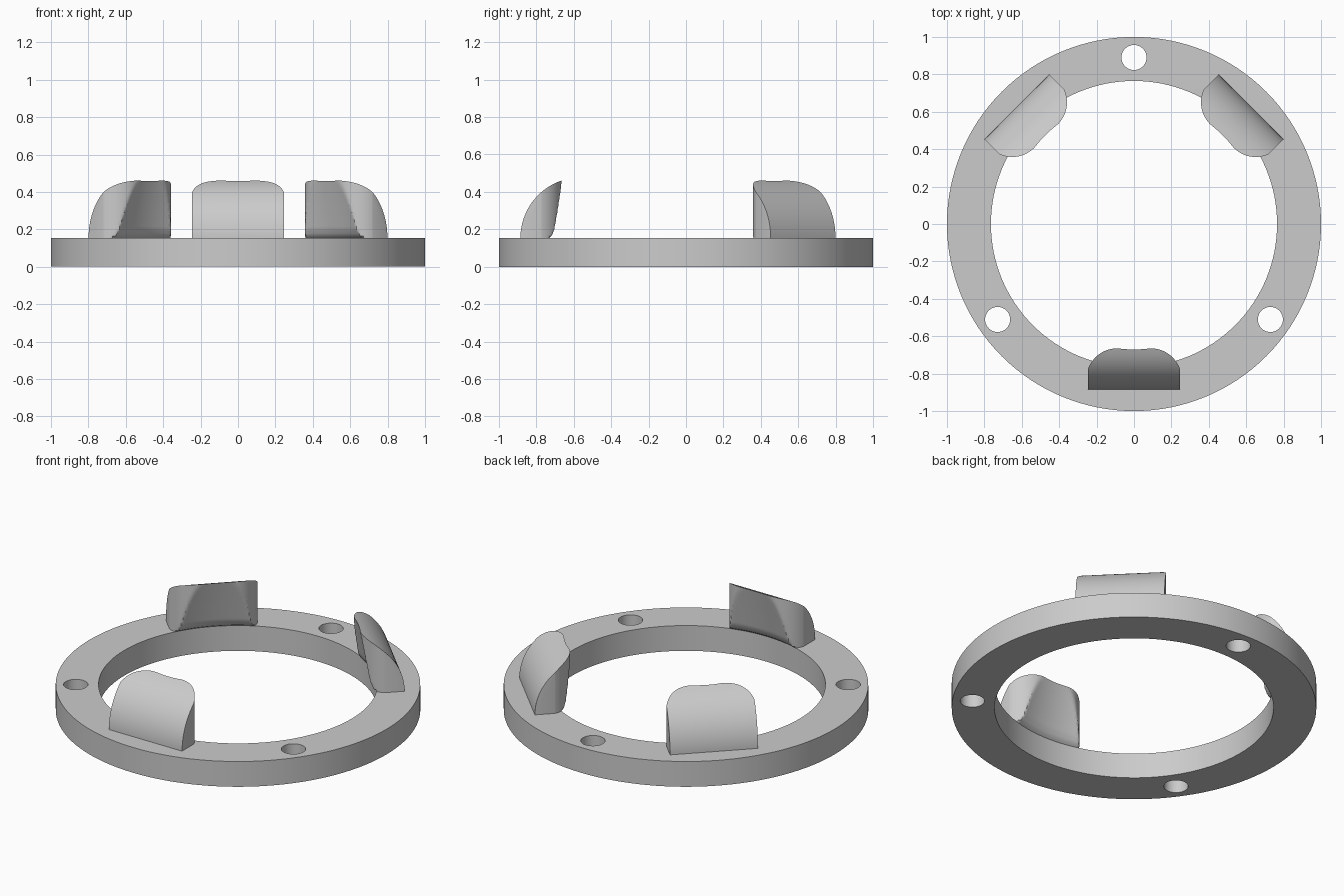
import bpy, bmesh
from math import sqrt, radians, cos, sin, pi

if "Cube" in bpy.data.objects:
    bpy.data.objects.remove(bpy.data.objects["Cube"])

grey = bpy.data.materials.new("plain grey")
grey.use_nodes = True
grey.diffuse_color = (0.6, 0.6, 0.6, 1)
grey.node_tree.nodes["Principled BSDF"].inputs["Base Color"].default_value = grey.diffuse_color

RING_H = 0.153
BORE = 0.765
HALF_W = 0.245


def cylinder(name, radius, height, x=0, y=0, z=0, sides=128):
    bpy.ops.mesh.primitive_cylinder_add(vertices=sides, radius=radius, depth=height, location=(x, y, z))
    ob = bpy.context.object
    ob.name = name
    return ob


def smooth(ob, angle):
    bpy.ops.object.select_all(action='DESELECT')
    ob.select_set(True)
    bpy.context.view_layer.objects.active = ob
    bpy.ops.object.shade_smooth_by_angle(angle=radians(angle))


# Flat ring with a bore and three screw holes
ring = cylinder("ring", 1, RING_H, z=RING_H / 2)
ring.data.materials.append(grey)
cutters = [cylinder("bore_cutter", BORE, 1)]
for deg in (90, -35, 215):
    a = radians(deg)
    cutters.append(cylinder("hole_cutter", 0.067, 1, 0.89 * cos(a), 0.89 * sin(a), sides=48))
bpy.context.view_layer.objects.active = ring
for c in cutters:
    c.hide_render = True
    m = ring.modifiers.new("cut", 'BOOLEAN')
    m.operation, m.solver, m.object = 'DIFFERENCE', 'EXACT', c
    bpy.ops.object.modifier_apply(modifier=m.name)
    bpy.data.objects.remove(c)
smooth(ring, 30)


# Hook surfaces, as distance from the ring axis plane
def outer(z):
    return 0.56 + sqrt(max(0, 0.325 ** 2 - (z - RING_H) ** 2))


def hollow_radius(z):
    pts = [(RING_H, BORE), (0.165, 0.747), (0.2, 0.729), (0.33, 0.70), (0.48, 0.666)]
    for (z0, r0), (z1, r1) in zip(pts, pts[1:]):
        if z <= z1:
            return r0 + (r1 - r0) * (z - z0) / (z1 - z0)
    return pts[-1][1]


def inner(x, z):
    corner = 0.83 - sqrt(max(0, 0.165 ** 2 - max(0, abs(x) - 0.09) ** 2))
    return max(corner, sqrt(hollow_radius(z) ** 2 - x * x))


def top_height(x):
    lo, hi = RING_H, 0.477
    for _ in range(40):
        mid = (lo + hi) / 2
        if outer(mid) > inner(x, mid):
            lo = mid
        else:
            hi = mid
    return lo


# Hook: curved outer skin, hollowed inner skin, meeting in a sharp lip
def make_hook(name, turn):
    cols, rows = 48, 24
    bm = bmesh.new()
    loops = []
    for i in range(cols + 1):
        x = -HALF_W * cos(pi * i / cols)
        top = top_height(x)
        zs = [RING_H + (top - RING_H) * j / rows for j in range(rows + 1)]
        loop = [bm.verts.new((x, -outer(z), z)) for z in zs]
        loop += [bm.verts.new((x, -inner(x, z), z)) for z in reversed(zs[:-1])]
        loops.append(loop)
    n = len(loops[0])
    for a, b in zip(loops, loops[1:]):
        for j in range(n):
            k = (j + 1) % n
            bm.faces.new((a[j], b[j], b[k], a[k]))
    bm.faces.new(loops[0])
    bm.faces.new(loops[-1])
    bmesh.ops.recalc_face_normals(bm, faces=bm.faces)
    me = bpy.data.meshes.new(name)
    bm.to_mesh(me)
    bm.free()
    me.materials.append(grey)
    ob = bpy.data.objects.new(name, me)
    ob.rotation_euler.z = radians(turn)
    bpy.context.collection.objects.link(ob)
    smooth(ob, 30)


make_hook("front_hook", 0)
make_hook("back_left_hook", 135)
make_hook("back_right_hook", -135)
